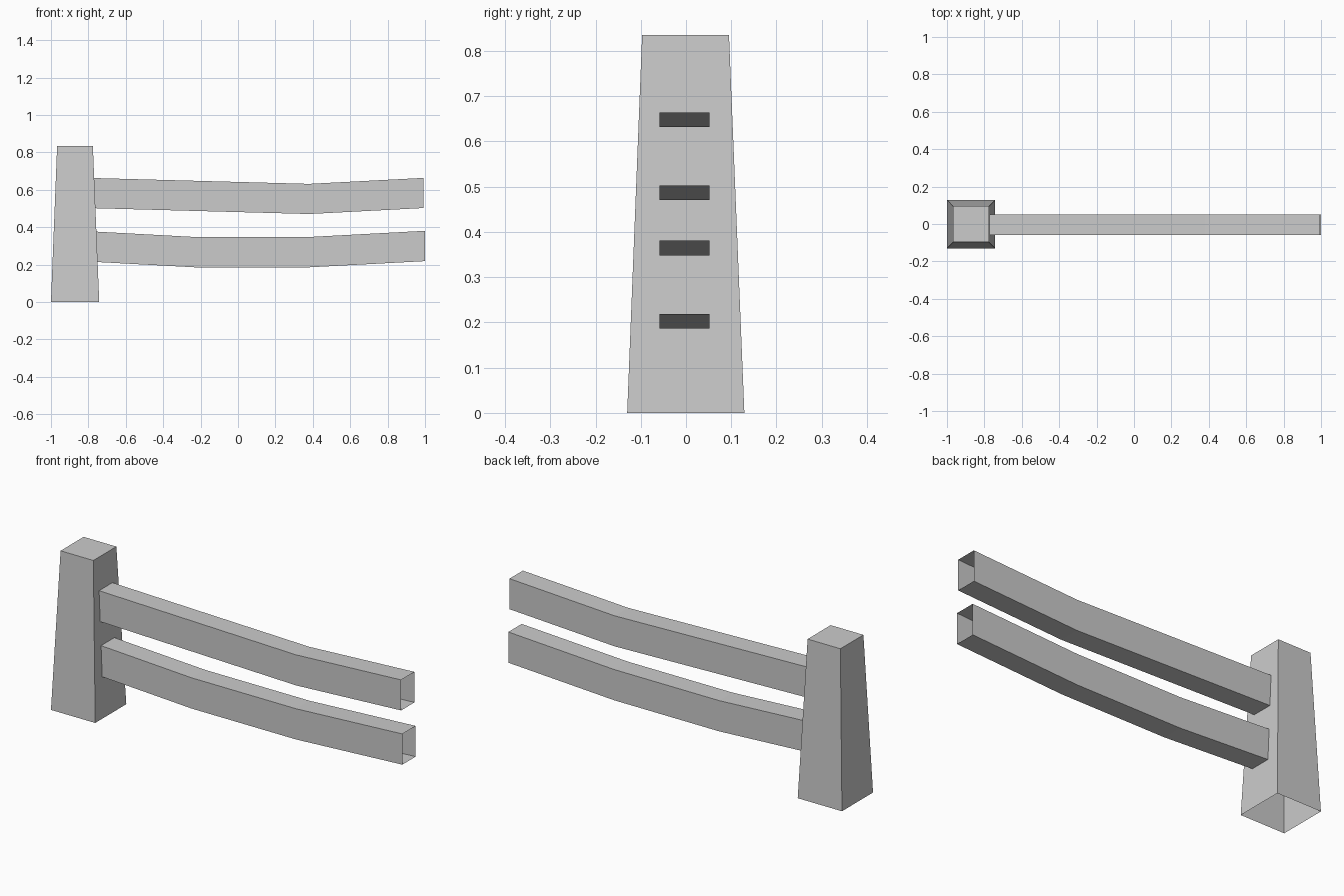
import bpy, bmesh

if "Cube" in bpy.data.objects:
    bpy.data.objects.remove(bpy.data.objects["Cube"])


def loft(name, rings, cap_end=False):
    """Skin a series of four-cornered rings into one flat-faced object."""
    bm = bmesh.new()
    loops = [[bm.verts.new(p) for p in ring] for ring in rings]
    for a, b in zip(loops, loops[1:]):
        for i in range(4):
            j = (i + 1) % 4
            bm.faces.new((a[i], a[j], b[j], b[i]))
    if cap_end:
        bm.faces.new(loops[-1])
    mesh = bpy.data.meshes.new(name)
    bm.to_mesh(mesh)
    bm.free()
    obj = bpy.data.objects.new(name, mesh)
    bpy.context.collection.objects.link(obj)
    return obj


def post_ring(x0, x1, y0, y1, z):
    return [(x0, y0, z), (x1, y0, z), (x1, y1, z), (x0, y1, z)]


def rail(name, top_path, height, y0=-0.059, y1=0.052):
    """Open-ended square tube following the line of its top edge."""
    loft(name, [[(x, y0, z - height), (x, y1, z - height), (x, y1, z), (x, y0, z)]
                for x, z in top_path])


# Tapered post, closed on top and open underneath
loft("post", [post_ring(-1.0, -0.742, -0.13, 0.129, 0.0),
              post_ring(-0.967, -0.776, -0.097, 0.095, 0.835)], cap_end=True)

# Sagging rails, with their left ends set into the post
rail("upper_rail", [(-0.84, 0.665), (0.38, 0.632), (0.993, 0.664)], 0.161)
rail("lower_rail", [(-0.84, 0.381), (-0.23, 0.348), (0.38, 0.348), (1.0, 0.381)], 0.162)
